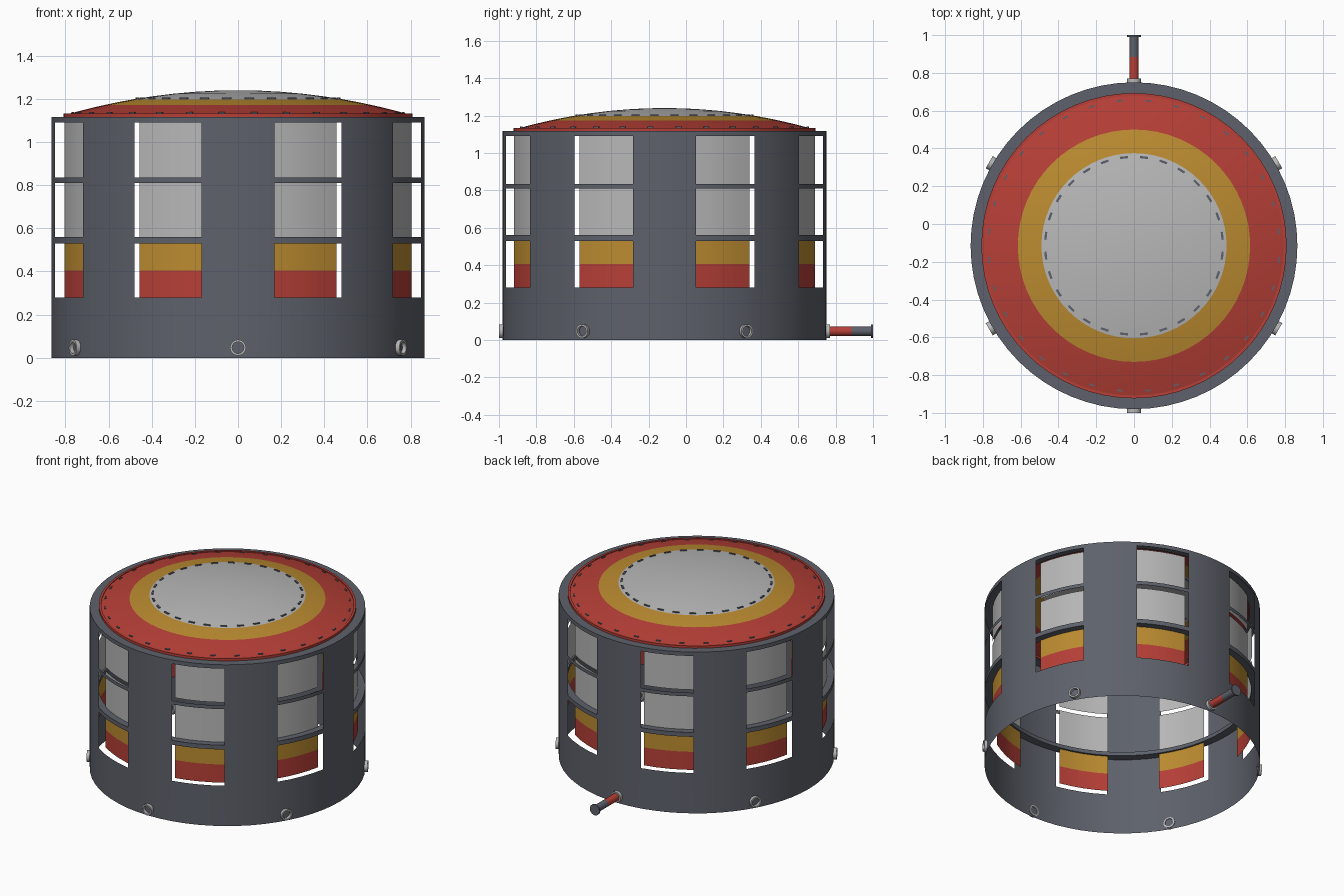
import bpy, bmesh
from math import sin, cos, pi, radians
from mathutils import Matrix

if "Cube" in bpy.data.objects:
    bpy.data.objects.remove(bpy.data.objects["Cube"], do_unlink=True)


def material(name, rgb):
    m = bpy.data.materials.new(name)
    m.use_nodes = True
    m.diffuse_color = (*rgb, 1)
    bsdf = m.node_tree.nodes["Principled BSDF"]
    bsdf.inputs["Base Color"].default_value = (*rgb, 1)
    bsdf.inputs["Roughness"].default_value = 0.7
    return m


SLATE = material("slate grey", (0.11, 0.12, 0.145))
LIGHT = material("light grey", (0.48, 0.48, 0.48))
OCHRE = material("ochre yellow", (0.50, 0.26, 0.03))
RED = material("brick red", (0.47, 0.05, 0.038))

CENTRE = Matrix.Translation((0, -0.115, 0))
RADIUS, SEGS = 0.865, 64
PANEL_R = 0.82


def finish(name, bm, mats, matrix):
    mesh = bpy.data.meshes.new(name)
    bm.to_mesh(mesh)
    bm.free()
    for m in mats:
        mesh.materials.append(m)
    ob = bpy.data.objects.new(name, mesh)
    ob.matrix_world = matrix
    bpy.context.collection.objects.link(ob)
    bpy.ops.object.select_all(action='DESELECT')
    ob.select_set(True)
    bpy.context.view_layer.objects.active = ob
    bpy.ops.object.shade_smooth_by_angle(angle=radians(30))
    return ob


def lathe(name, profile, mats, segs=SEGS, matrix=CENTRE, keep=None, paint=None):
    """Spin (radius, height) points; keep(i, j) drops cells, paint(j) picks a slot."""
    bm = bmesh.new()
    rows = []
    for r, z in profile:
        rows.append([bm.verts.new((r * sin(2 * pi * i / segs), -r * cos(2 * pi * i / segs), z))
                     for i in range(segs)])
    for j in range(len(rows) - 1):
        for i in range(segs):
            if keep and not keep(i, j):
                continue
            k = (i + 1) % segs
            f = bm.faces.new((rows[j][i], rows[j][k], rows[j + 1][k], rows[j + 1][i]))
            f.material_index = paint(j) if paint else 0
    bmesh.ops.remove_doubles(bm, verts=bm.verts, dist=1e-5)
    loose = [v for v in bm.verts if not v.link_faces]
    bmesh.ops.delete(bm, geom=loose, context='VERTS')
    return finish(name, bm, mats, matrix)


def ring(name, r_in, r_out, z0, z1, mat, **kw):
    return lathe(name, [(r_out, z0), (r_out, z1), (r_in, z1), (r_in, z0), (r_out, z0)], [mat], **kw)


def window_column(i):
    return i % 8 in (2, 3, 4, 5)


# Outer drum with eight columns of three openings
levels = [0, 0.28, 0.53, 0.56, 0.81, 0.835, 1.09, 1.115]
lathe("drum_wall", [(RADIUS, z) for z in levels], [SLATE],
      keep=lambda i, j: not (window_column(i) and j in (1, 3, 5)))

# Stiffening ring and top rim
ring("inner_ring", PANEL_R - 0.01, RADIUS - 0.001, 0.532, 0.558, SLATE)
ring("top_rim", 0.80, RADIUS, 1.108, 1.117, SLATE)

# Curved panels set behind the openings
panel_z = [0.28, 0.405, 0.53, 0.56, 0.81, 0.835, 1.09]
lathe("window_panels", [(PANEL_R, z) for z in panel_z], [RED, OCHRE, LIGHT],
      keep=lambda i, j: window_column(i) and j in (0, 1, 3, 5),
      paint=lambda j: min(j, 2))


# Shallow dome roof in three colour bands
def dome_z(r):
    return 1.24 - 0.178 * r * r


dome_r = [0.805, 0.75, 0.68, 0.615, 0.55, 0.49, 0.4, 0.3, 0.2, 0.1, 0]
lathe("dome_roof", [(r, dome_z(r)) for r in dome_r], [RED, OCHRE, LIGHT],
      paint=lambda j: 0 if j < 3 else 1 if j < 5 else 2)
ring("dome_lip", 0.793, 0.808, 1.115, 1.133, RED)


# Small dashes around the roof
def dashes(name, r, count, length, width):
    bm = bmesh.new()
    for n in range(count):
        m = (Matrix.Rotation((n + 0.5) * 2 * pi / count, 4, 'Z')
             @ Matrix.Translation((0, -r, dome_z(r) + 0.002))
             @ Matrix.Diagonal((length, width, 0.007, 1)))
        bmesh.ops.create_cube(bm, size=1, matrix=m)
    finish(name, bm, [SLATE], CENTRE)


dashes("inner_dashes", 0.47, 28, 0.042, 0.012)
dashes("outer_dashes", 0.77, 32, 0.03, 0.009)

# Six ports around the base; the back one carries a pipe
for n in range(6):
    spot = (CENTRE @ Matrix.Rotation(n * pi / 3, 4, 'Z')
            @ Matrix.Translation((0, -RADIUS, 0.047)) @ Matrix.Rotation(pi / 2, 4, 'X'))
    ring(f"port_{n + 1}", 0.027, 0.037, -0.006, 0.02, LIGHT, segs=24, matrix=spot)
    if n == 3:
        lathe("pipe_tube", [(0.025, -0.01), (0.025, 0.135), (0.025, 0.245)], [RED, SLATE],
              segs=24, matrix=spot, paint=lambda j: j)
        lathe("pipe_end_flange", [(0, 0.24), (0.037, 0.24), (0.037, 0.25), (0, 0.25)],
              [SLATE], segs=24, matrix=spot)
